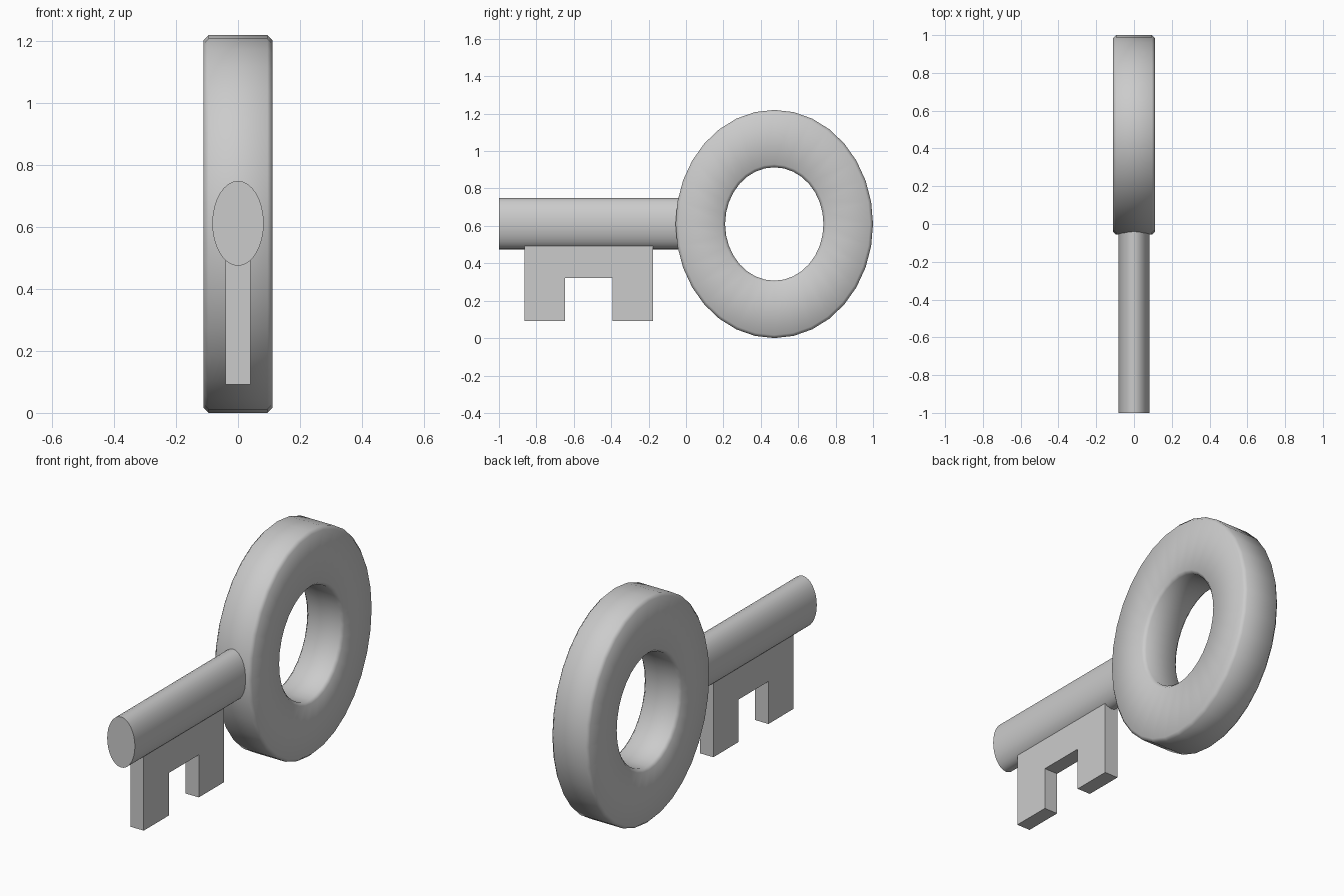
import bpy, bmesh
from math import cos, sin, tau, radians

if "Cube" in bpy.data.objects:
    bpy.data.objects.remove(bpy.data.objects["Cube"])

SEG = 32
CY, CZ = 0.472, 0.61


def make(name, verts, faces, angle):
    me = bpy.data.meshes.new(name)
    me.from_pydata(verts, [], faces)
    bm = bmesh.new()
    bm.from_mesh(me)
    bmesh.ops.recalc_face_normals(bm, faces=bm.faces)
    bm.to_mesh(me)
    bm.free()
    ob = bpy.data.objects.new(name, me)
    bpy.context.collection.objects.link(ob)
    bpy.ops.object.select_all(action='DESELECT')
    ob.select_set(True)
    bpy.context.view_layer.objects.active = ob
    bpy.ops.object.shade_smooth_by_angle(angle=radians(angle))
    return ob


# Oval bow: bevelled section (x, y radius, z radius) swept round an ellipse
b, t = 0.016, 0.111
ro, ri = (0.528, 0.61), (0.263, 0.303)
section = [(-t + b, *ro), (t - b, *ro),
           (t, ro[0] - b, ro[1] - b), (t, ri[0] + b, ri[1] + b),
           (t - b, *ri), (-t + b, *ri),
           (-t, ri[0] + b, ri[1] + b), (-t, ro[0] - b, ro[1] - b)]
n = len(section)
verts = [(x, CY + ry * cos(tau * i / SEG), CZ + rz * sin(tau * i / SEG))
         for i in range(SEG) for x, ry, rz in section]
faces = [(i * n + j, i * n + (j + 1) % n,
          (i + 1) % SEG * n + (j + 1) % n, (i + 1) % SEG * n + j)
         for i in range(SEG) for j in range(n)]
make("key_bow", verts, faces, 50)


def extrude(name, outline, axis, a, c, angle):
    """Extrude a closed 2D outline along x (axis 0) or y (axis 1)."""
    m = len(outline)
    verts = [(d, p, q) if axis == 0 else (p, d, q)
             for d in (a, c) for p, q in outline]
    faces = [tuple(range(m)), tuple(range(m, 2 * m))]
    faces += [(i, (i + 1) % m, m + (i + 1) % m, m + i) for i in range(m)]
    return make(name, verts, faces, angle)


# Oval shaft running into the bow
oval = [(0.083 * cos(tau * i / SEG), 0.612 + 0.137 * sin(tau * i / SEG))
        for i in range(SEG)]
extrude("key_shaft", oval, 1, -1.0, 0.0, 40)

# Notched bit with two teeth
teeth = [(-0.863, 0.54), (-0.863, 0.092), (-0.648, 0.092), (-0.648, 0.322),
         (-0.392, 0.322), (-0.392, 0.092), (-0.177, 0.092), (-0.177, 0.54)]
extrude("key_bit", teeth, 0, -0.04, 0.04, 30)
